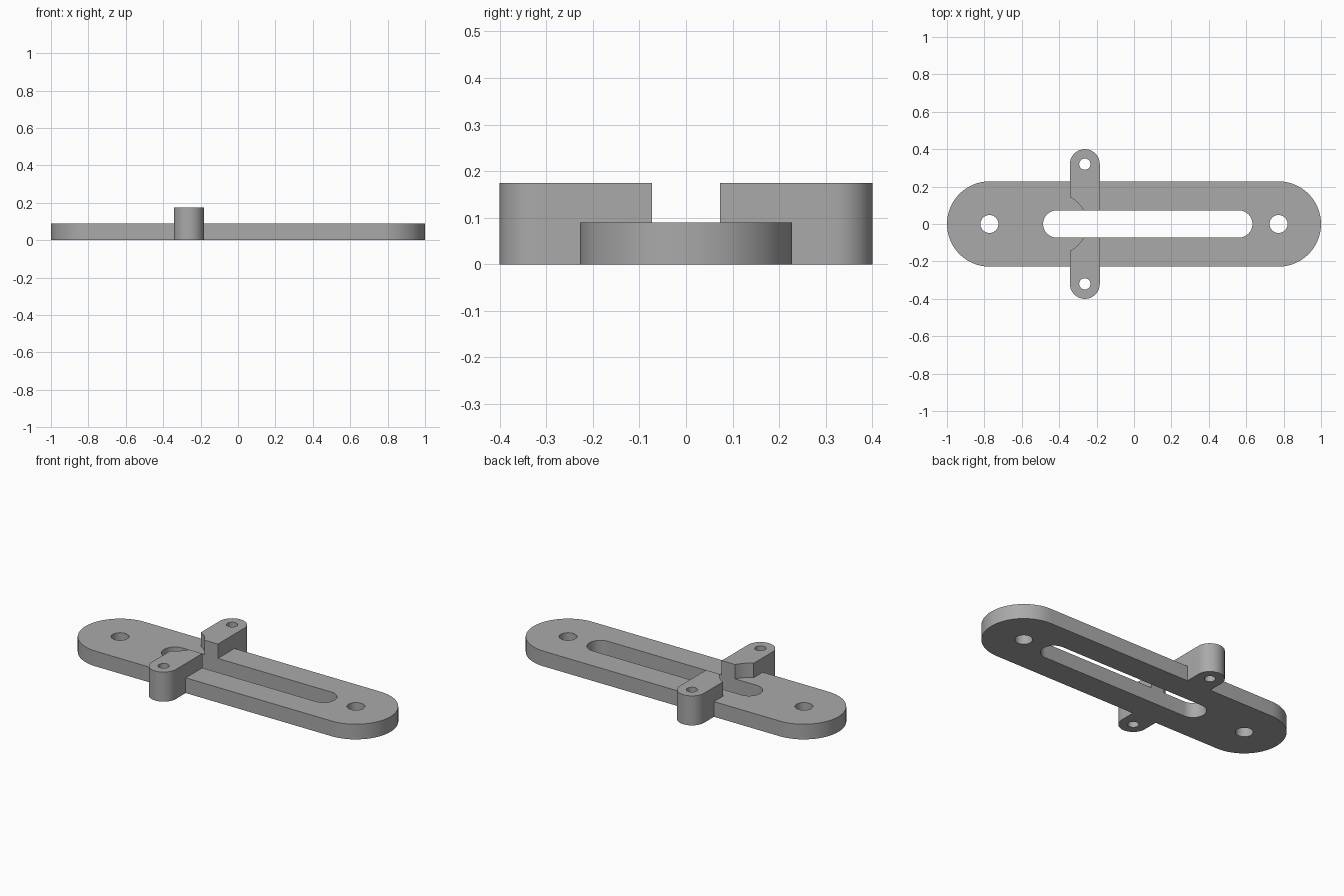
import bpy, bmesh, math

cube = bpy.data.objects.get("Cube")
if cube:
    bpy.data.objects.remove(cube, do_unlink=True)

PLATE_TOP, ARM_TOP = 0.09, 0.175
ARM_X, SLOT_X = -0.263, -0.413

grey = bpy.data.materials.new("plain grey")
grey.use_nodes = True
colour = (0.4, 0.4, 0.4, 1)
grey.diffuse_color = colour
grey.node_tree.nodes["Principled BSDF"].inputs["Base Color"].default_value = colour


def rounded_bar(name, start, end, radius, z0, z1, steps=32):
    """Upright solid with a round end about each of two centres."""
    angle = math.atan2(end[1] - start[1], end[0] - start[0])
    bm = bmesh.new()
    verts = []
    for centre, turn in ((end, angle - math.pi / 2), (start, angle + math.pi / 2)):
        for i in range(steps + 1):
            a = turn + math.pi * i / steps
            verts.append(bm.verts.new((centre[0] + radius * math.cos(a),
                                       centre[1] + radius * math.sin(a), z0)))
    face = bm.faces.new(verts)
    top = bmesh.ops.extrude_face_region(bm, geom=[face])["geom"]
    bmesh.ops.translate(bm, vec=(0, 0, z1 - z0),
                        verts=[v for v in top if isinstance(v, bmesh.types.BMVert)])
    bmesh.ops.remove_doubles(bm, verts=bm.verts, dist=1e-5)
    bmesh.ops.recalc_face_normals(bm, faces=bm.faces)
    mesh = bpy.data.meshes.new(name)
    bm.to_mesh(mesh)
    bm.free()
    mesh.materials.append(grey)
    obj = bpy.data.objects.new(name, mesh)
    bpy.context.collection.objects.link(obj)
    return obj


def combine(target, tool, operation):
    """Apply a boolean and discard the tool."""
    bpy.context.view_layer.objects.active = target
    mod = target.modifiers.new(operation, "BOOLEAN")
    mod.operation, mod.object, mod.solver = operation, tool, "EXACT"
    bpy.ops.object.modifier_apply(modifier=mod.name)
    bpy.data.objects.remove(tool, do_unlink=True)


def drill(target, x, y, radius, z0=-0.1):
    hole = rounded_bar("hole_cutter", (x, y), (x, y), radius, z0, 0.3)
    combine(target, hole, "DIFFERENCE")


# Long base plate with rounded ends
plate = rounded_bar("slotted_plate", (-0.772, 0), (0.772, 0), 0.228, 0, PLATE_TOP)

# Raised cross arm, relieved by a round pocket above the plate
arm = rounded_bar("cross_arm", (ARM_X, -0.32), (ARM_X, 0.32), 0.08, 0, ARM_TOP)
drill(arm, SLOT_X, 0, 0.16, PLATE_TOP / 2)
combine(plate, arm, "UNION")

# Long slot, cutting the arm into two lugs
slot = rounded_bar("slot_cutter", (SLOT_X, 0), (0.56, 0), 0.073, -0.1, 0.3)
combine(plate, slot, "DIFFERENCE")

# Mounting holes in the plate ends and the lugs
for side in (-1, 1):
    drill(plate, side * 0.773, 0, 0.048)
    drill(plate, ARM_X, side * 0.32, 0.03)

# Smooth round walls, sharp rims
bpy.ops.object.select_all(action="DESELECT")
plate.select_set(True)
bpy.context.view_layer.objects.active = plate
bpy.ops.object.shade_smooth_by_angle(angle=math.radians(30))
